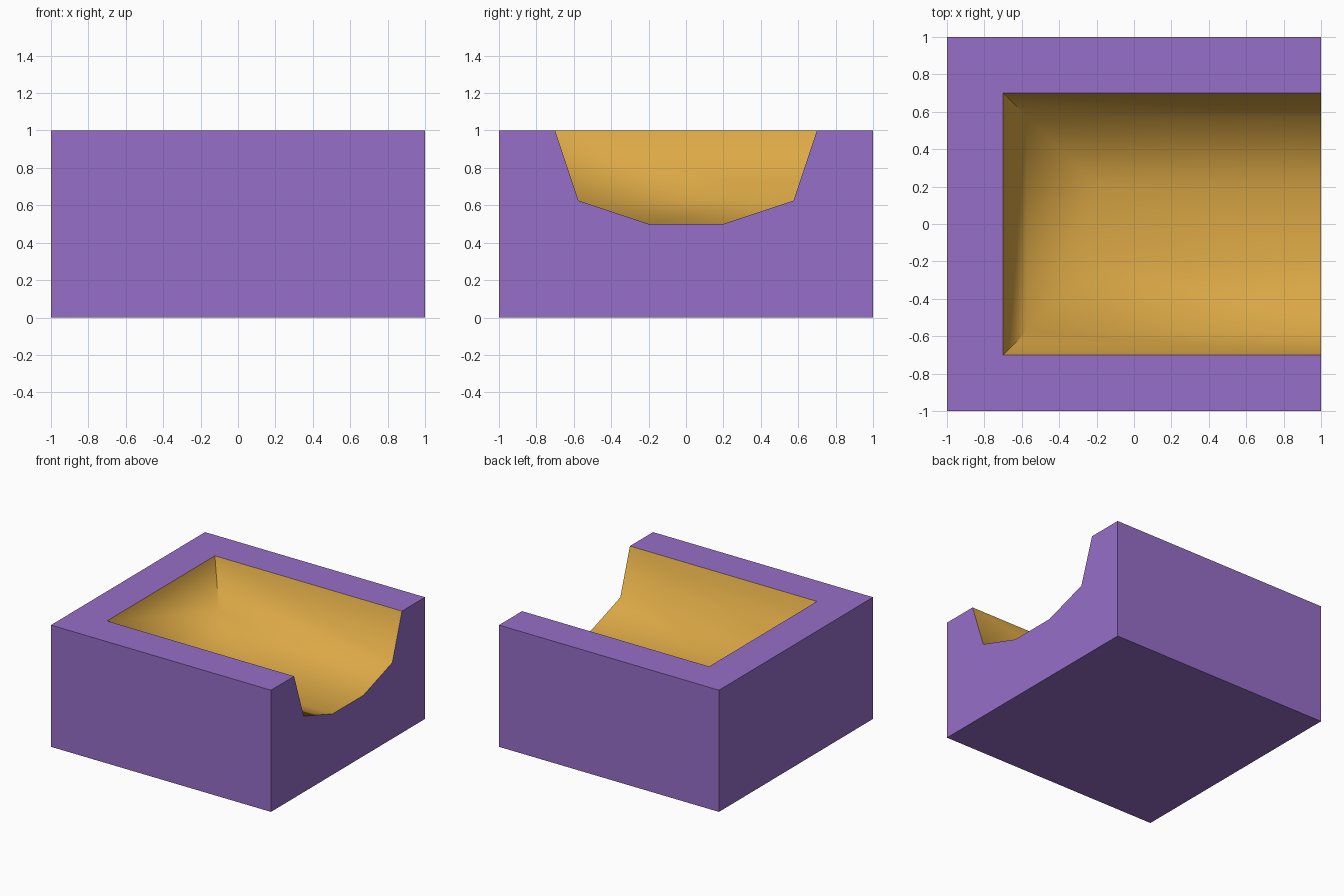
import bpy, bmesh, math

if "Cube" in bpy.data.objects:
    bpy.data.objects.remove(bpy.data.objects["Cube"])


def material(name, rgb):
    m = bpy.data.materials.new(name)
    m.diffuse_color = (*rgb, 1.0)
    m.use_nodes = True
    m.node_tree.nodes["Principled BSDF"].inputs["Base Color"].default_value = m.diffuse_color
    return m


# Half-width and height of each U-shaped ring: outside, rim, then down the trough
RINGS = [(1.0, 0.0), (1.0, 1.0), (0.7, 1.0), (0.575, 0.625), (0.2, 0.5)]

bm = bmesh.new()
rings = [[bm.verts.new(p) for p in ((1, -d, z), (-d, -d, z), (-d, d, z), (1, d, z))]
         for d, z in RINGS]

# Walls, rim and trough sides
for level, (a, b) in enumerate(zip(rings, rings[1:])):
    for i in range(3):
        f = bm.faces.new((a[i], a[i + 1], b[i + 1], b[i]))
        f.material_index = 1 if level >= 2 else 0
        f.smooth = level >= 2

# Underside, trough floor and the open end
bm.faces.new(rings[0][::-1])
floor = bm.faces.new(rings[-1])
floor.material_index, floor.smooth = 1, True
bm.faces.new([r[0] for r in rings] + [r[3] for r in reversed(rings)])
bmesh.ops.recalc_face_normals(bm, faces=bm.faces)

# Keep the rim, open end and steep corners sharp
for e in bm.edges:
    e.smooth = e.calc_face_angle() < math.radians(60)

mesh = bpy.data.meshes.new("channel_end_block")
bm.to_mesh(mesh)
bm.free()
mesh.materials.append(material("purple block", (0.305, 0.156, 0.578)))
mesh.materials.append(material("golden trough", (0.708, 0.392, 0.061)))
block = bpy.data.objects.new("channel_end_block", mesh)
bpy.context.collection.objects.link(block)
